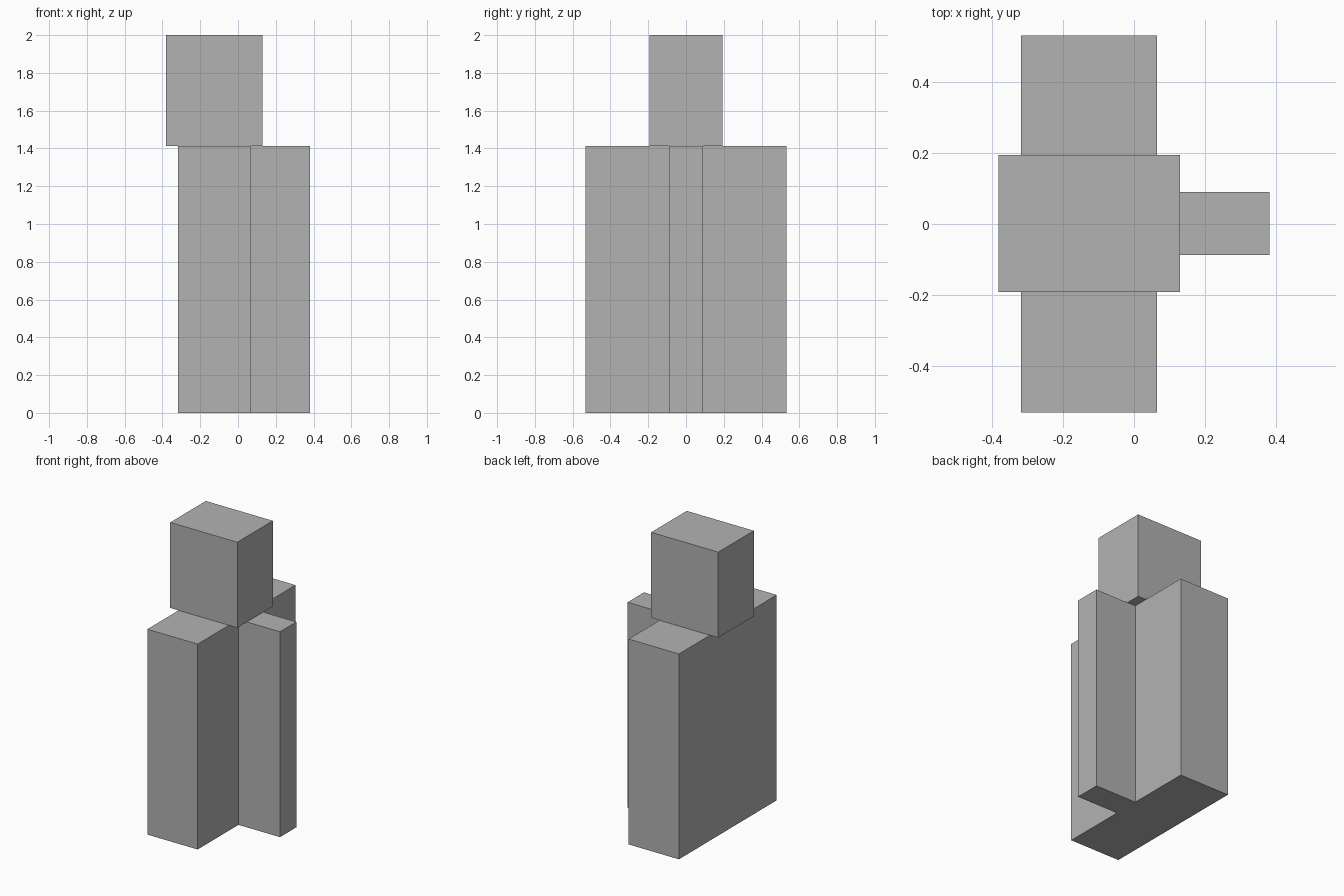
import bpy
from mathutils import Vector

default_cube = bpy.data.objects.get("Cube")
if default_cube:
    bpy.data.objects.remove(default_cube, do_unlink=True)

# Single matte grey
grey = bpy.data.materials.new("plain_grey")
grey.use_nodes = True
colour = (0.448, 0.448, 0.448, 1)
grey.diffuse_color = colour
grey.node_tree.nodes["Principled BSDF"].inputs["Base Color"].default_value = colour


def box(name, low, high):
    """Flat-faced box between two opposite corners."""
    low, high = Vector(low), Vector(high)
    bpy.ops.mesh.primitive_cube_add(size=1, location=(low + high) / 2)
    obj = bpy.context.object
    obj.name = name
    obj.scale = high - low
    bpy.ops.object.transform_apply(location=False, rotation=False, scale=True)
    obj.data.materials.append(grey)
    return obj


shoulder = 1.412

# Wide slab body
box("body", (-0.318, -0.531, 0), (0.065, 0.531, shoulder))
# Narrow upright block on the body's left
box("side_block", (0.065, -0.088, 0), (0.381, 0.09, shoulder))
# Head block resting on top
box("head", (-0.381, -0.192, shoulder), (0.129, 0.194, 2))
